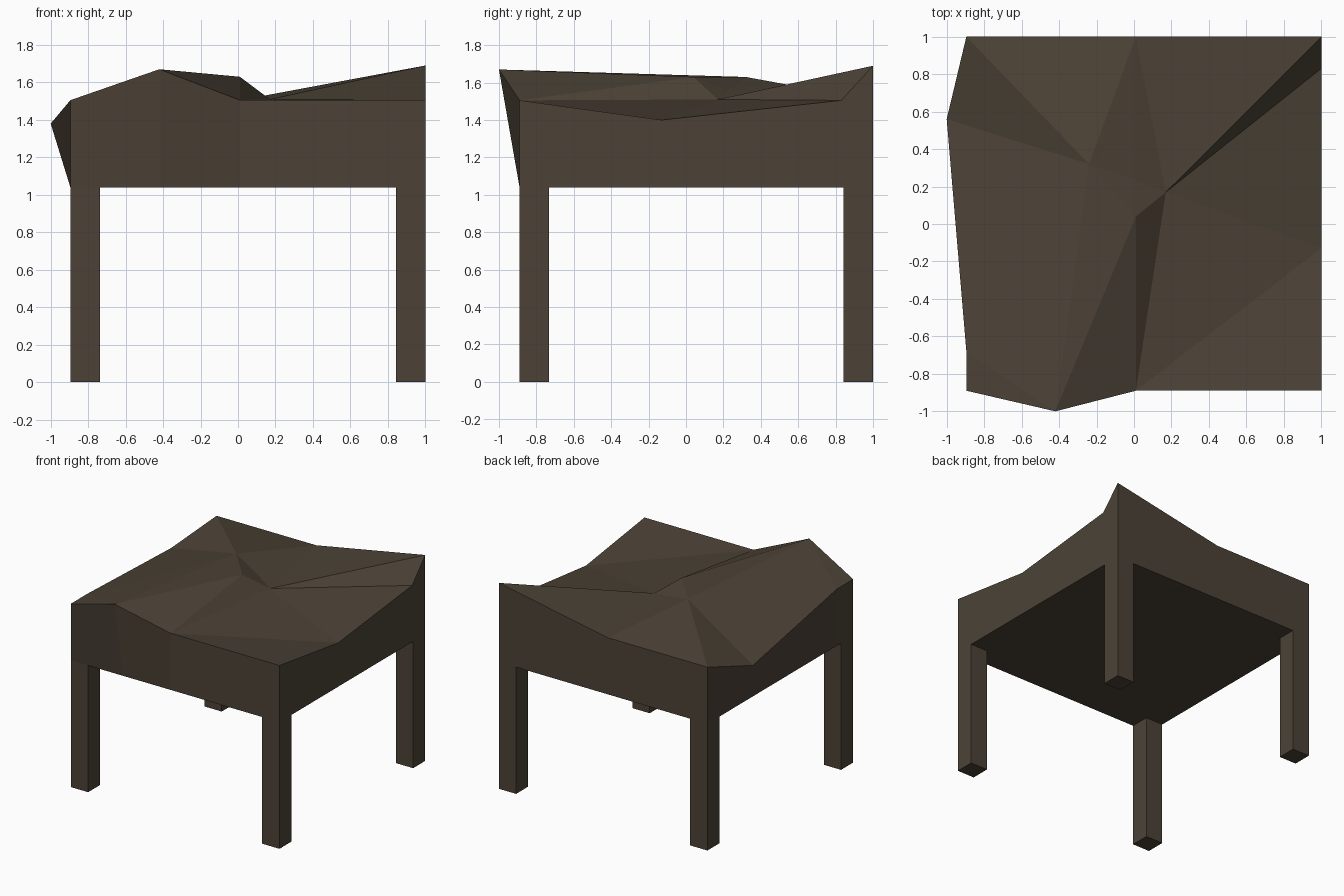
import bpy, bmesh

if "Cube" in bpy.data.objects:
    bpy.data.objects.remove(bpy.data.objects["Cube"])

brown = bpy.data.materials.new("dark brown")
brown.diffuse_color = (0.072, 0.055, 0.037, 1)
brown.use_nodes = True
brown.node_tree.nodes["Principled BSDF"].inputs["Base Color"].default_value = brown.diffuse_color


def make_object(name, bm):
    bmesh.ops.recalc_face_normals(bm, faces=bm.faces)
    mesh = bpy.data.meshes.new(name)
    bm.to_mesh(mesh)
    bm.free()
    mesh.materials.append(brown)
    obj = bpy.data.objects.new(name, mesh)
    bpy.context.collection.objects.link(obj)
    return obj


# Faceted seat slab: peaks and corners of the upper surface
BASE = 1.04
X0, X1, Y0, Y1 = -0.895, 1.0, -0.89, 1.0
peaks = {
    "A": (X0, Y0, 1.505), "B": (-0.42, -1.0, 1.67), "C": (0.01, Y0, 1.505),
    "D": (X1, Y0, 1.505), "E": (X1, -0.13, 1.40), "F": (X1, 0.83, 1.505),
    "G": (X1, Y1, 1.69), "H": (0.01, Y1, 1.505), "I": (-0.14, Y1, 1.505),
    "J": (X0, Y1, 1.505), "K": (-1.0, 0.56, 1.38), "L": (X0, -0.68, 1.505),
    "P": (0.01, 0.04, 1.63), "Q": (0.17, 0.17, 1.51),
    "R": (-0.24, 0.32, 1.63), "S": (0.01, 0.235, 1.56),
}
facets = ("CDE CEQ CQP EFQ QFG QGH SQH RSH RHI PQS PSR "
          "BCP BPR BRL BLA LRK KRJ JRI").split()
outline = "ABCDEFGHIJKL"

bm = bmesh.new()
top = {k: bm.verts.new(p) for k, p in peaks.items()}
# The underside is the same plan, flat and pulled in to the leg lines
low = {k: bm.verts.new((max(x, X0), max(y, Y0), BASE))
       for k, (x, y, z) in peaks.items()}
for f in facets:
    bm.faces.new([top[k] for k in f])
    bm.faces.new([low[k] for k in reversed(f)])
for a, b in zip(outline, outline[1:] + outline[0]):
    bm.faces.new((low[a], low[b], top[b], top[a]))
make_object("faceted_seat", bm)

# Four square legs at the corners
W = 0.157
for side, x in (("left", X0 + W / 2), ("right", X1 - W / 2)):
    for end, y in (("front", Y0 + W / 2), ("back", Y1 - W / 2)):
        bm = bmesh.new()
        bmesh.ops.create_cube(bm, size=1)
        bmesh.ops.scale(bm, vec=(W, W, BASE), verts=bm.verts)
        bmesh.ops.translate(bm, vec=(x, y, BASE / 2), verts=bm.verts)
        make_object(f"{end}_{side}_leg", bm)
